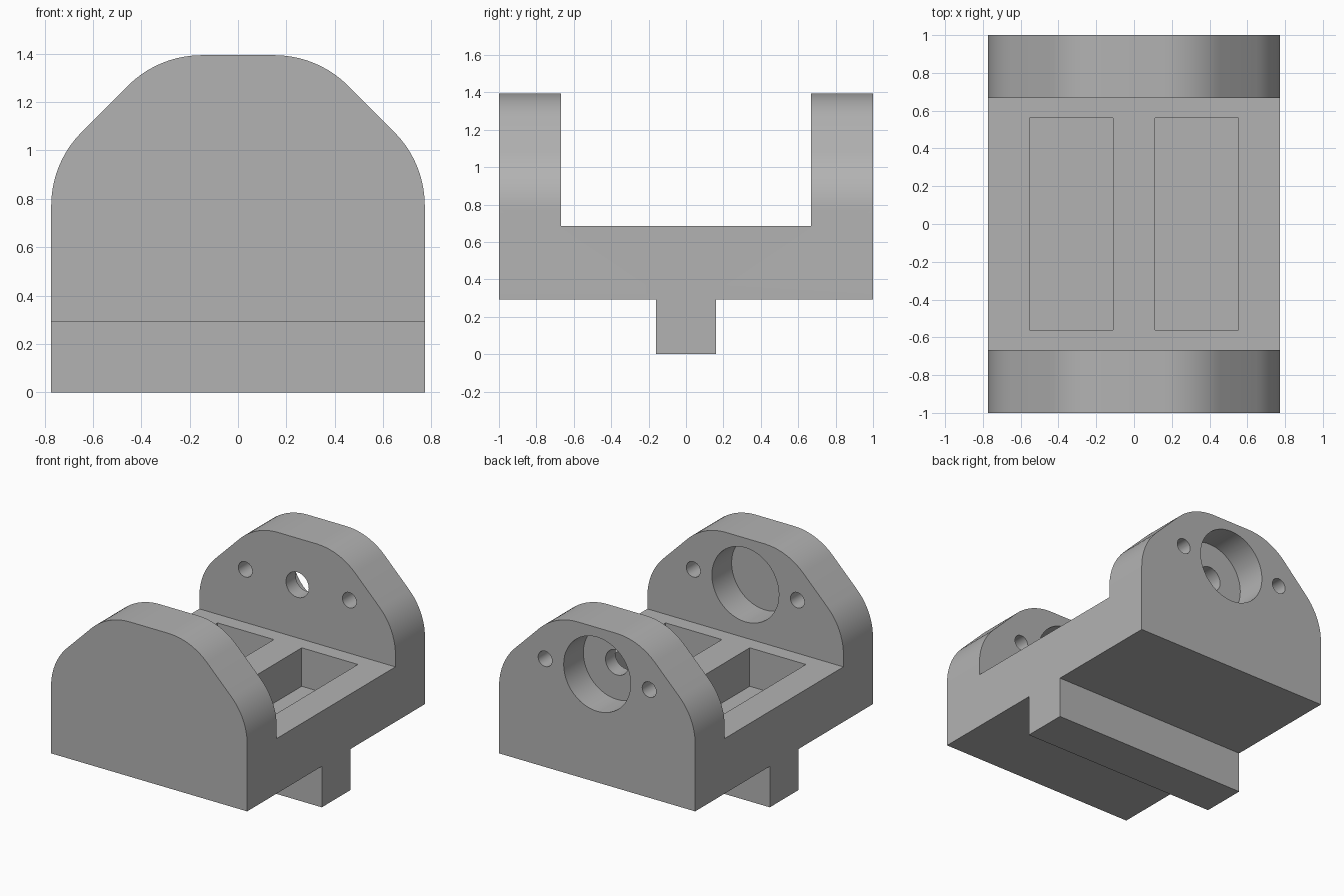
import bpy, bmesh, math
from mathutils import Matrix, Vector

if "Cube" in bpy.data.objects:
    bpy.data.objects.remove(bpy.data.objects["Cube"])

HALF_W, Z_BASE, Z_DECK, Z_TOP = 0.7725, 0.292, 0.684, 1.394
PLATE_IN = 0.668          # inner face of the end plates
HOLE_Z = 1.062

grey = bpy.data.materials.new("grey plastic")
grey.diffuse_color = (0.45, 0.45, 0.45, 1)
grey.use_nodes = True
grey.node_tree.nodes["Principled BSDF"].inputs["Base Color"].default_value = grey.diffuse_color


def finish(name, bm):
    bmesh.ops.recalc_face_normals(bm, faces=bm.faces)
    mesh = bpy.data.meshes.new(name)
    bm.to_mesh(mesh)
    bm.free()
    mesh.materials.append(grey)
    obj = bpy.data.objects.new(name, mesh)
    bpy.context.collection.objects.link(obj)
    return obj


def box(name, x0, x1, y0, y1, z0, z1):
    bm = bmesh.new()
    bmesh.ops.create_cube(bm, size=1)
    bmesh.ops.scale(bm, vec=(x1 - x0, y1 - y0, z1 - z0), verts=bm.verts)
    bmesh.ops.translate(bm, vec=((x0 + x1) / 2, (y0 + y1) / 2, (z0 + z1) / 2), verts=bm.verts)
    return finish(name, bm)


def bore(name, x, r, y0, y1, sides=48):
    bm = bmesh.new()
    bmesh.ops.create_cone(bm, cap_ends=True, segments=sides, radius1=r, radius2=r, depth=y1 - y0,
                          matrix=Matrix.Translation((x, (y0 + y1) / 2, HOLE_Z))
                          @ Matrix.Rotation(math.pi / 2, 4, 'X'))
    return finish(name, bm)


def combine(target, tool, operation):
    mod = target.modifiers.new(tool.name, 'BOOLEAN')
    mod.operation = operation
    mod.solver = 'EXACT'
    mod.object = tool
    bpy.context.view_layer.objects.active = target
    bpy.ops.object.modifier_apply(modifier=mod.name)
    bpy.data.objects.remove(tool)


# Arched outline: two 45 degree rounded corners per side, mirrored
R = 0.43
right = [(HALF_W, Z_BASE)]
low_c = Vector((HALF_W - R, 0.95 - R * math.tan(math.pi / 8)))
top_c = Vector((0.329 - R * math.tan(math.pi / 8), Z_TOP - R))
for centre, start in ((low_c, 0), (top_c, 45)):
    for i in range(11):
        a = math.radians(start + 4.5 * i)
        right.append((centre.x + R * math.cos(a), centre.y + R * math.sin(a)))
outline = right + [(-x, z) for x, z in reversed(right)]

# Body: outline extruded front to back
bm = bmesh.new()
face = bm.faces.new([bm.verts.new((x, -1, z)) for x, z in outline])
ext = bmesh.ops.extrude_face_region(bm, geom=[face])
bmesh.ops.translate(bm, vec=(0, 2, 0),
                    verts=[v for v in ext["geom"] if isinstance(v, bmesh.types.BMVert)])
body = finish("cradle_body", bm)

# Channel between the end plates, and the two deck pockets
combine(body, box("channel", -1, 1, -PLATE_IN, PLATE_IN, Z_DECK, 2), 'DIFFERENCE')
for s in (-1, 1):
    xs = sorted((s * 0.11, s * 0.553))
    combine(body, box("pocket", *xs, -0.56, 0.56, 0.41, 0.9), 'DIFFERENCE')

# Large recesses: inner side of the front plate, outer side of the back plate
combine(body, bore("front_recess", 0, 0.264, -0.89, -0.6), 'DIFFERENCE')
combine(body, bore("back_recess", 0, 0.264, 0.778, 1.1), 'DIFFERENCE')
combine(body, bore("shaft_hole", 0, 0.09, 0.6, 0.9, 24), 'DIFFERENCE')

# Screw holes: blind in the front plate, through the back plate
for s in (-1, 1):
    combine(body, bore("front_screw_hole", s * 0.41, 0.055, -0.89, -0.6, 24), 'DIFFERENCE')
    combine(body, bore("back_screw_hole", s * 0.41, 0.055, 0.6, 1.1, 24), 'DIFFERENCE')

# Rail under the body
combine(body, box("rail", -HALF_W, HALF_W, -0.16, 0.16, 0, Z_BASE + 0.05), 'UNION')

bpy.ops.object.select_all(action='DESELECT')
body.select_set(True)
bpy.context.view_layer.objects.active = body
bpy.ops.object.shade_smooth_by_angle(angle=math.radians(30))
